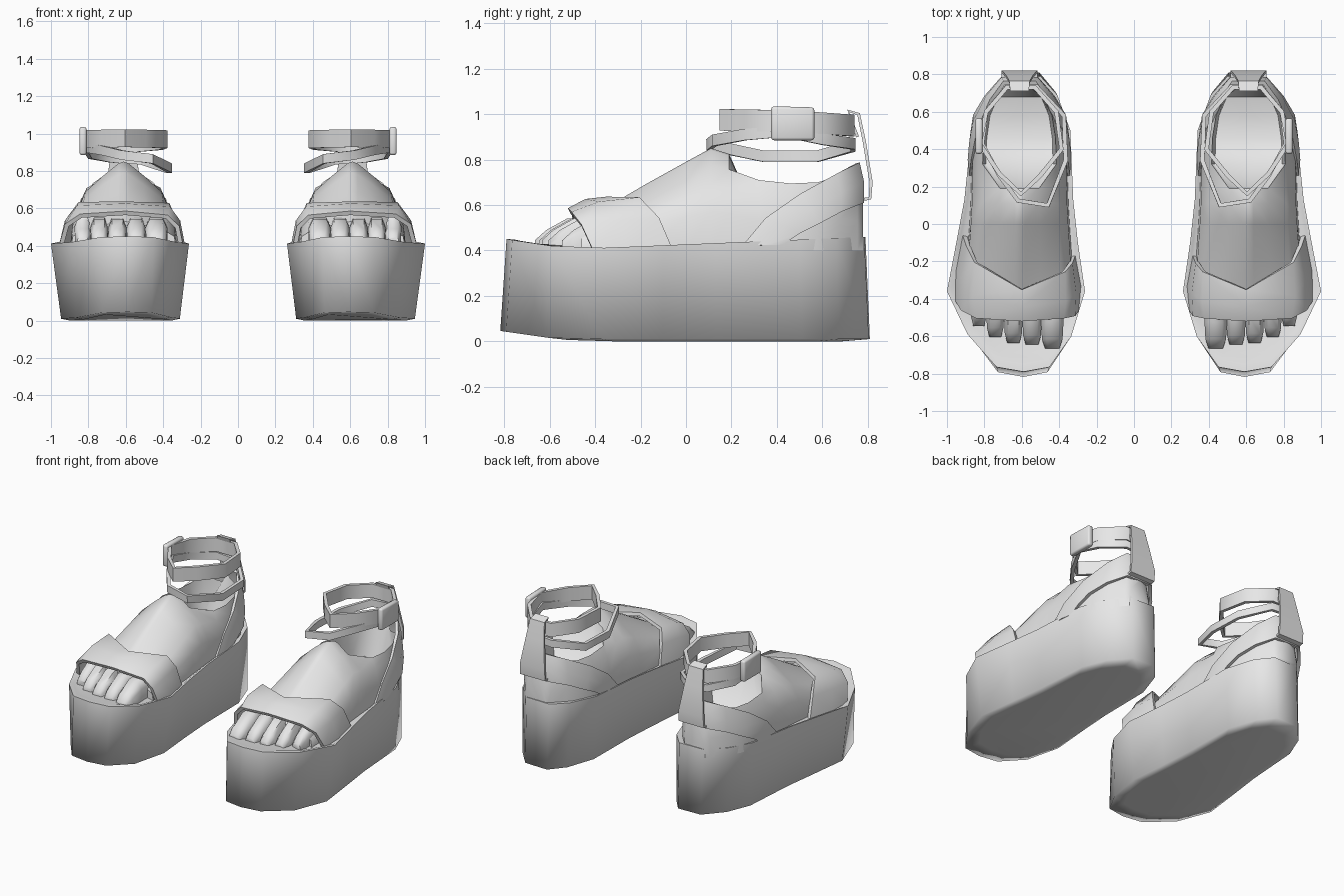
import bpy, bmesh, math

cube = bpy.data.objects.get("Cube")
if cube:
    bpy.data.objects.remove(cube, do_unlink=True)

grey = bpy.data.materials.new("plain grey")
grey.use_nodes = True
grey.diffuse_color = (0.8, 0.8, 0.8, 1)
grey.node_tree.nodes["Principled BSDF"].inputs["Base Color"].default_value = (0.8, 0.8, 0.8, 1)


def loft(name, rows, side, closed=False, caps=(False, False), thick=0, angle=50, bevel=0):
    """Skin rows of points; side = -1 mirrors the part to the other shoe."""
    bm = bmesh.new()
    rings = [[bm.verts.new((x * side, y, z)) for x, y, z in row] for row in rows]
    n = len(rows[0])
    for a, b in zip(rings, rings[1:]):
        for i in range(n if closed else n - 1):
            j = (i + 1) % n
            bm.faces.new((a[i], a[j], b[j], b[i]))
    for ring, cap in zip((rings[0], rings[-1]), caps):
        if cap:
            bm.faces.new(ring)
    bmesh.ops.recalc_face_normals(bm, faces=bm.faces)
    mesh = bpy.data.meshes.new(name)
    bm.to_mesh(mesh)
    bm.free()
    mesh.materials.append(grey)
    obj = bpy.data.objects.new(name, mesh)
    bpy.context.collection.objects.link(obj)
    bpy.ops.object.select_all(action='DESELECT')
    obj.select_set(True)
    bpy.context.view_layer.objects.active = obj
    if thick:
        mod = obj.modifiers.new("thickness", 'SOLIDIFY')
        mod.thickness, mod.offset = thick, 0
        bpy.ops.object.modifier_apply(modifier=mod.name)
    if bevel:
        mod = obj.modifiers.new("soft edges", 'BEVEL')
        mod.width, mod.segments = bevel, 2
        bpy.ops.object.modifier_apply(modifier=mod.name)
    bpy.ops.object.shade_smooth_by_angle(angle=math.radians(angle))


# Outline of the platform rim, from the toe around the outer side
OUTLINE = [(.59, -.79), (.735, -.765), (.89, -.59), (1.0, -.36), (.95, -.1), (.907, .13),
           (.868, .5), (.798, .66), (.68, .785), (.50, .79), (.41, .69), (.34, .5),
           (.325, .13), (.30, -.1), (.262, -.36), (.335, -.60), (.452, -.765)]
CX = .612


def rim_z(y):
    return .41 + (.04 * ((y + .4) / .385) ** 2 if y < -.4 else .05 * (y + .4) / 1.2)


def base_ring(scale, lift):
    """Outline at the ground, drawn in most at the ball of the foot."""
    ring = []
    for x, y in OUTLINE:
        f = .86 + (.09 * min(1, (y + .36) / .8) if y > -.36 else .08 * (-.36 - y) / .4)
        z = .035 * max(0, (-.55 - y) / .235) + lift
        ring.append((CX + (x - CX) * f * scale, y * (1.035 if y < 0 else 1.025) * scale, z))
    return ring


def inset_ring(scale, drop):
    return [(CX + (x - CX) * scale, y * scale, rim_z(y) - drop) for x, y in OUTLINE]


def foot_section(y, hw, top, floor=None):
    """Arch across the foot; a floor height opens it at the ankle."""
    h = top - .40
    if floor:
        mid = (floor - .40) / h
        half = [(1, 0), (.98, .42), (.88, .8), (.77, 1), (.70, mid)]
    else:
        mid = 1
        half = [(1, 0), (.97, .38), (.78, .64), (.40, .84), (.10, .98)]
    pts = half + [(0, mid)] + [(-u, v) for u, v in reversed(half)]
    return [(CX + u * hw, y, .40 + v * h) for u, v in pts]


def band(name, path, width, side):
    """Closed strap of flat section following a path."""
    rows = [[(x, y, z + d * width / 2) for x, y, z in path] for d in (-1, 1)]
    loft(name, rows, side, closed=True, thick=.024, angle=65)


def toe_ring(y, x, hw, z0, z1):
    """Rounded upright section used for toes."""
    zm = z0 + (z1 - z0) * .65
    return [(x - hw, y, z0), (x - hw, y, zm), (x - hw * .6, y, z1),
            (x + hw * .6, y, z1), (x + hw, y, zm), (x + hw, y, z0)]


for side, word in ((1, "left"), (-1, "right")):
    # Platform sole and footbed
    rim = inset_ring(1, 0)
    loft(f"{word}_platform", [rim, base_ring(1, .01), base_ring(.85, 0)], side,
         closed=True, caps=(False, True), angle=180)
    loft(f"{word}_footbed", [rim, inset_ring(.95, .004), inset_ring(.9, .015)], side,
         closed=True, caps=(False, True), angle=40)

    # Foot, open at the ankle
    loft(f"{word}_foot", [
        foot_section(-.46, .28, .53), foot_section(-.3, .285, .62),
        foot_section(-.18, .28, .69), foot_section(0, .268, .79),
        foot_section(.11, .262, .85), foot_section(.19, .26, .825),
        foot_section(.32, .256, .71, .53), foot_section(.46, .25, .695, .48),
        foot_section(.58, .225, .70, .48), foot_section(.68, .165, .73, .50),
        foot_section(.755, .10, .74), foot_section(.78, .08, .62)],
        side, caps=(True, True), angle=50)

    # Toes, big toe on the inner side
    for i, (x, tip, hw) in enumerate([(.437, -.665, .06), (.545, -.645, .052), (.645, -.635, .05),
                                      (.742, -.605, .048), (.83, -.545, .045)]):
        loft(f"{word}_toe_{i + 1}", [
            toe_ring(-.40, x, hw, .405, .55), toe_ring(tip + .14, x, hw, .405, .54),
            toe_ring(tip + .05, x, hw * .92, .405, .49), toe_ring(tip, x, hw * .65, .41, .445)],
            side, closed=True, caps=(True, True), angle=60)

    # Broad strap across the toes
    loft(f"{word}_toe_strap", [
        [(.945, -.41, .40), (.915, -.46, .51), (.84, -.50, .56), (.60, -.515, .575),
         (.38, -.50, .555), (.325, -.49, .50), (.305, -.46, .40)],
        [(.94, -.25, .40), (.915, -.29, .53), (.855, -.38, .605), (.60, -.44, .615),
         (.37, -.41, .60), (.32, -.37, .53), (.295, -.33, .40)],
        [(.905, -.06, .40), (.885, -.12, .54), (.845, -.205, .625), (.60, -.35, .625),
         (.375, -.255, .62), (.34, -.21, .54), (.325, -.17, .40)]],
        side, thick=.024, angle=60)

    # Strap wrapping the heel: half width, y and z of the upper then the lower edge
    path = [(.260, .25, .42, .252, .42, .425), (.247, .35, .54, .25, .50, .475),
            (.218, .50, .645, .238, .58, .515), (.15, .66, .735, .178, .68, .57),
            (.082, .755, .785, .095, .775, .61)]
    upper = [(CX + w, y, z) for w, y, z, _, _, _ in path]
    lower = [(CX + w, y, z) for _, _, _, w, y, z in path]
    middle = [(CX + ((a[0] + b[0]) / 2 - CX) * 1.04, (a[1] + b[1]) / 2 + .01, (a[2] + b[2]) / 2)
              for a, b in zip(upper, lower)]
    rows = [r + [(2 * CX - x, y, z) for x, y, z in reversed(r)] for r in (upper, middle, lower)]
    loft(f"{word}_heel_strap", rows, side, thick=.022, angle=60)

    # Upper and lower ankle straps
    band(f"{word}_upper_ankle_strap", [
        (.605, .16, .975), (.50, .26, .973), (.388, .40, .97), (.415, .60, .96), (.53, .73, .95),
        (.68, .73, .95), (.79, .60, .96), (.825, .43, .97), (.72, .27, .973)], .095, side)
    band(f"{word}_lower_ankle_strap", [
        (.62, .125, .885), (.46, .10, .865), (.365, .34, .815), (.375, .58, .815), (.52, .735, .86),
        (.68, .735, .87), (.79, .60, .89), (.812, .43, .925), (.72, .26, .91)], .05, side)

    # Buckle on the outer side
    loft(f"{word}_buckle", [
        [(x, .375, .885), (x, .565, .885), (x, .565, 1.03), (x, .375, 1.035)] for x in (.81, .848)],
        side, closed=True, caps=(True, True), bevel=.012)

    # Pull tab behind the heel, folded over the ankle strap
    tab = [(.755, .045, .90), (.715, .05, 1.015), (.76, .055, 1.0),
           (.785, .07, .88), (.815, .095, .70), (.81, .097, .63), (.785, .095, .625)]
    loft(f"{word}_heel_tab", [[(CX - hw, y, z) for y, hw, z in tab],
                              [(CX + hw, y, z) for y, hw, z in tab]],
         side, thick=.014, angle=40)
